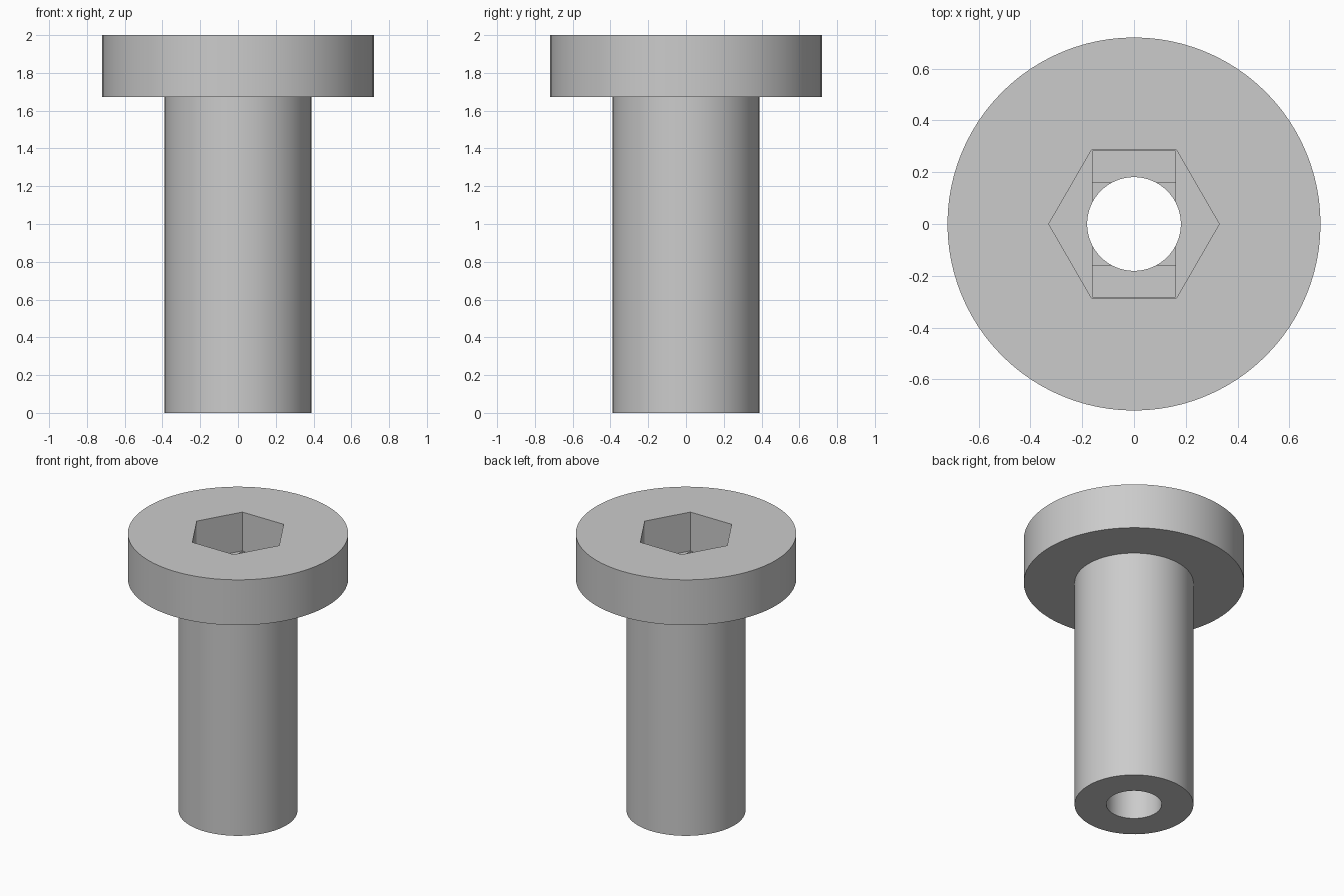
import bpy, bmesh, math

if "Cube" in bpy.data.objects:
    bpy.data.objects.remove(bpy.data.objects["Cube"])

HEX_FLOOR = 1.72      # bottom of the hex socket
LAYER = 0.02          # thickness of each bridging step below the socket

steel = bpy.data.materials.new("plain grey")
steel.diffuse_color = (0.6, 0.6, 0.6, 1)
steel.use_nodes = True
steel.node_tree.nodes["Principled BSDF"].inputs["Base Color"].default_value = steel.diffuse_color


def prism(name, points, z0, z1):
    """Upright prism from a counter-clockwise outline."""
    bm = bmesh.new()
    base = bm.faces.new([bm.verts.new((x, y, z0)) for x, y in points])
    top = bmesh.ops.extrude_face_region(bm, geom=[base])["geom"]
    for v in top:
        if isinstance(v, bmesh.types.BMVert):
            v.co.z = z1
    bmesh.ops.recalc_face_normals(bm, faces=bm.faces)
    mesh = bpy.data.meshes.new(name)
    bm.to_mesh(mesh)
    bm.free()
    mesh.materials.append(steel)
    obj = bpy.data.objects.new(name, mesh)
    bpy.context.collection.objects.link(obj)
    return obj


def ring(r, n):
    return [(r * math.cos(2 * math.pi * i / n), r * math.sin(2 * math.pi * i / n))
            for i in range(n)]


def rect(x, y):
    return [(-x, -y), (x, -y), (x, y), (-x, y)]


def lathe(name, profile, n):
    """Closed solid spun around z from (radius, height) points."""
    bm = bmesh.new()
    rings = [[bm.verts.new((x, y, z)) for x, y in ring(r, n)] for r, z in profile]
    for a, b in zip(rings, rings[1:]):
        for i in range(n):
            j = (i + 1) % n
            bm.faces.new((a[i], a[j], b[j], b[i]))
    bm.faces.new(rings[0][::-1])
    bm.faces.new(rings[-1])
    mesh = bpy.data.meshes.new(name)
    bm.to_mesh(mesh)
    bm.free()
    mesh.materials.append(steel)
    obj = bpy.data.objects.new(name, mesh)
    bpy.context.collection.objects.link(obj)
    return obj


# Screw body: shank and flat head
screw = lathe("socket_screw",
              [(0.388, 0), (0.388, 1.673), (0.72, 1.673), (0.72, 2)], 96)

# Hex socket, two bridging steps and the through hole
cutters = [
    prism("hex_socket_cutter", ring(0.329, 6), HEX_FLOOR, 2.2),
    prism("slot_cutter", rect(0.161, 0.281), HEX_FLOOR - LAYER, 1.9),
    prism("square_cutter", rect(0.161, 0.161), HEX_FLOOR - 2 * LAYER, 1.85),
    prism("through_hole_cutter", ring(0.181, 64), -0.2, 2.1),
]
bpy.context.view_layer.objects.active = screw
screw.select_set(True)
for cutter in cutters:
    cutter.hide_render = True
    mod = screw.modifiers.new(cutter.name, "BOOLEAN")
    mod.operation = "DIFFERENCE"
    mod.solver = "EXACT"
    mod.object = cutter
    bpy.ops.object.modifier_apply(modifier=mod.name)
for cutter in cutters:
    bpy.data.objects.remove(cutter)

# Smooth round walls, crisp edges
bpy.ops.object.select_all(action="DESELECT")
screw.select_set(True)
bpy.ops.object.shade_smooth_by_angle(angle=math.radians(30))
